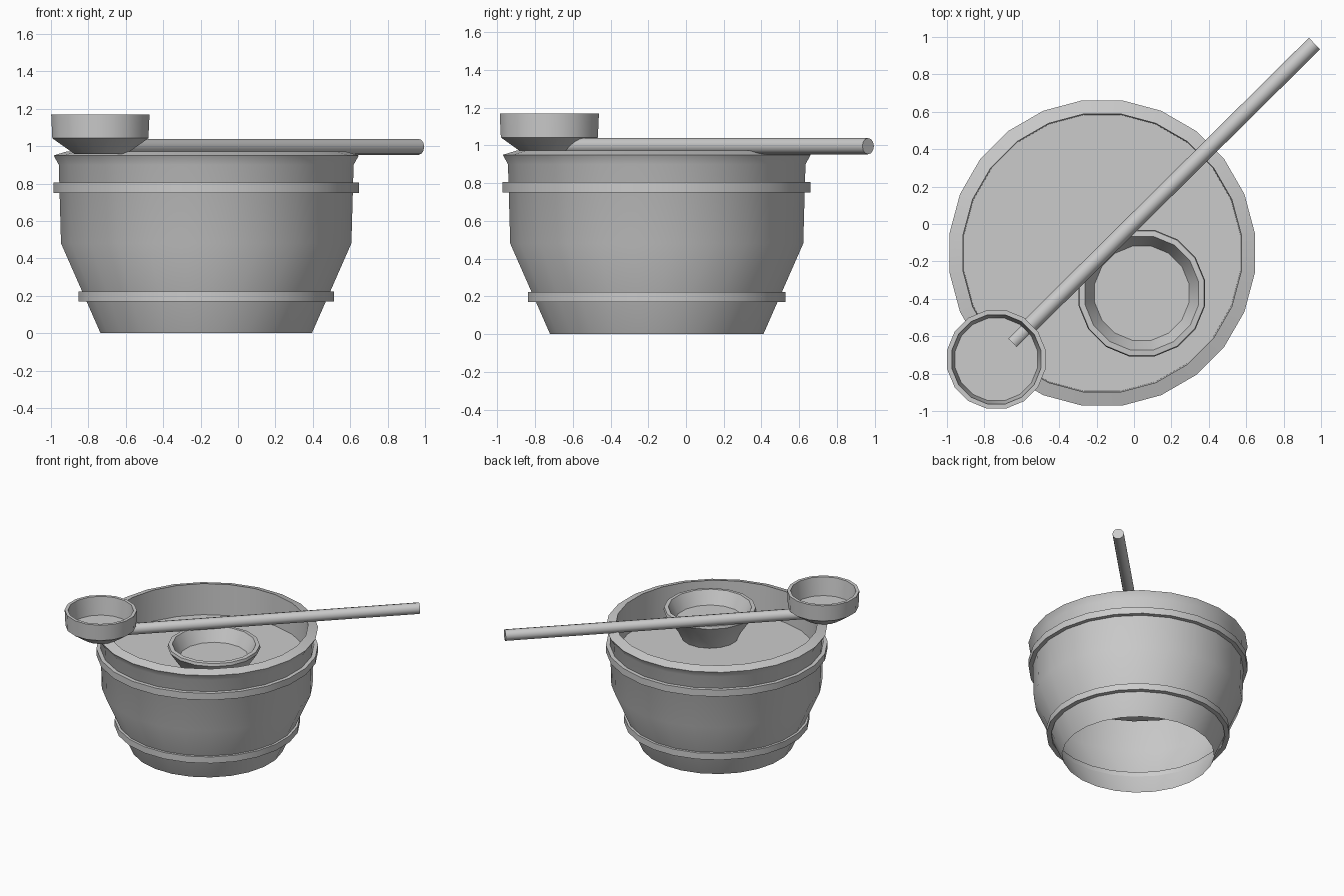
import bpy, math
from mathutils import Vector

if "Cube" in bpy.data.objects:
    bpy.data.objects.remove(bpy.data.objects["Cube"])


def lathe(name, profile, centre, sides, closed=False, cap_start=False, cap_end=False):
    """Revolve (radius, z) points around a vertical axis."""
    verts, faces = [], []
    n = len(profile)
    for r, z in profile:
        for i in range(sides):
            a = 2 * math.pi * (i + 0.5) / sides
            verts.append((centre[0] + r * math.cos(a), centre[1] + r * math.sin(a), z))
    for k in range(n if closed else n - 1):
        a, b = k * sides, ((k + 1) % n) * sides
        for i in range(sides):
            j = (i + 1) % sides
            faces.append((a + i, a + j, b + j, b + i))
    if cap_start:
        faces.append(tuple(reversed(range(sides))))
    if cap_end:
        faces.append(tuple(range((n - 1) * sides, n * sides)))
    mesh = bpy.data.meshes.new(name)
    mesh.from_pydata(verts, [], faces)
    ob = bpy.data.objects.new(name, mesh)
    bpy.context.collection.objects.link(ob)
    smooth(ob)
    return ob


def smooth(ob):
    bpy.ops.object.select_all(action='DESELECT')
    ob.select_set(True)
    bpy.context.view_layer.objects.active = ob
    bpy.ops.object.shade_smooth_by_angle(angle=math.radians(32))


TUB = (-0.17, -0.155)

# Tub: open-bottomed tapered wall, flared lip, inner wall down to the water
lathe("tub", [(0.57, 0), (0.783, 0.48), (0.795, 0.90), (0.823, 0.95),
              (0.75, 0.972), (0.745, 0.72)], TUB, 24)

# Water surface inside the tub
lathe("water", [(0.75, 0.72)], TUB, 24, cap_end=True)

# Hoops round the tub
for name, inner, outer, z0, z1 in (("upper_hoop", 0.785, 0.823, 0.75, 0.805),
                                   ("lower_hoop", 0.652, 0.688, 0.17, 0.222)):
    lathe(name, [(inner, z0), (outer, z0), (outer, z1), (inner, z1)], TUB, 24, closed=True)

# Bowl floating in the tub
lathe("bowl", [(0.215, 0.725), (0.25, 0.80), (0.345, 0.94), (0.34, 0.962),
               (0.31, 0.965), (0.257, 0.86)], (0.042, -0.37), 16,
      cap_start=True, cap_end=True)

# Ladle cup resting on the rim
lathe("ladle_cup", [(0.14, 0.957), (0.262, 1.042), (0.268, 1.17), (0.243, 1.17),
                    (0.225, 1.025)], (-0.736, -0.724), 16,
      cap_start=True, cap_end=True)

# Ladle handle laid across the tub
p, q = Vector((-0.65, -0.635, 0.996)), Vector((0.965, 0.965, 0.996))
d = q - p
bpy.ops.mesh.primitive_cylinder_add(vertices=12, radius=0.043, depth=d.length,
                                    location=(p + q) / 2,
                                    rotation=d.to_track_quat('Z', 'Y').to_euler())
handle = bpy.context.object
handle.name = "ladle_handle"
smooth(handle)
